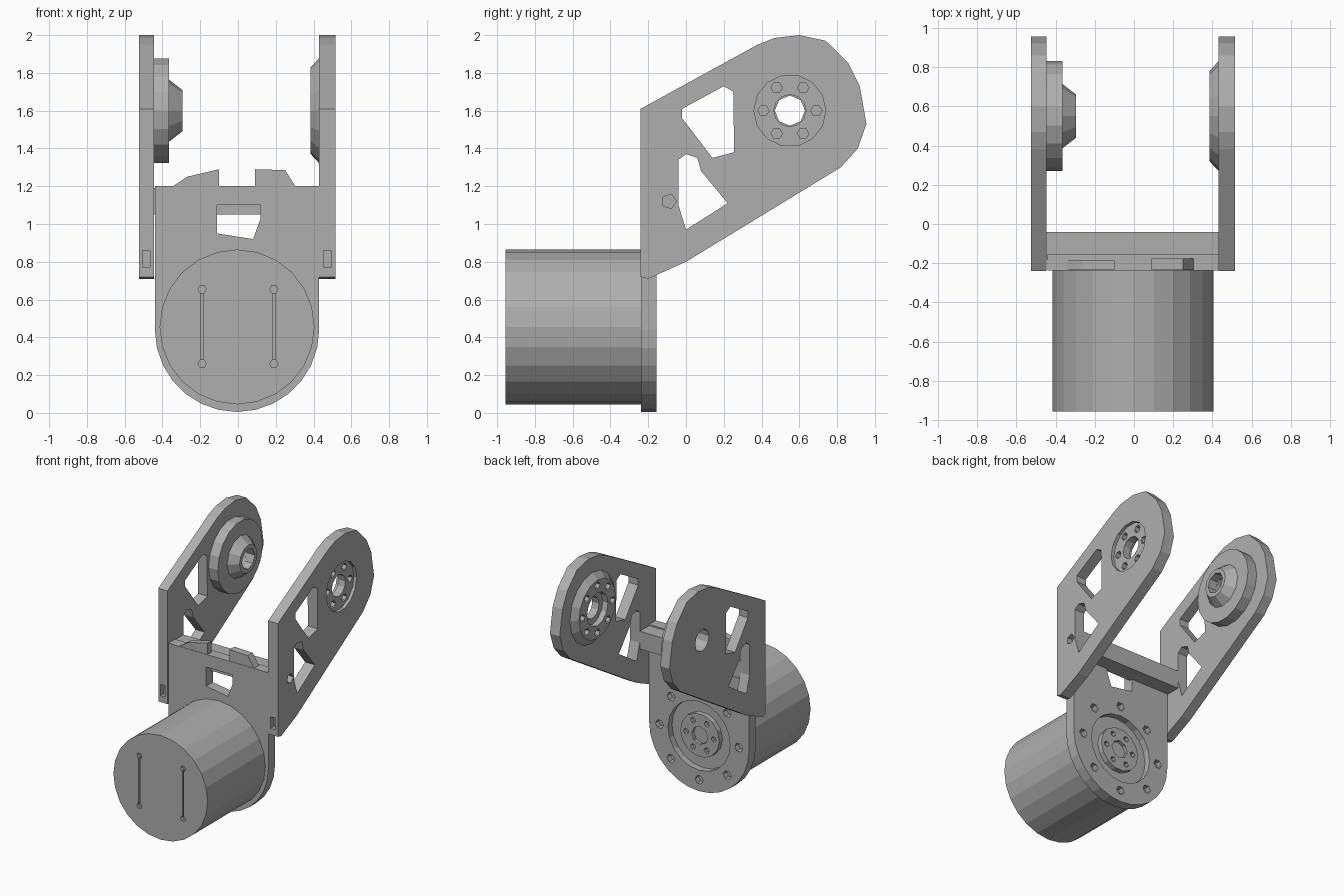
import bpy, bmesh
from math import sin, cos, pi

cube = bpy.data.objects.get("Cube")
if cube:
    bpy.data.objects.remove(cube, do_unlink=True)

GREY = bpy.data.materials.new("machined_grey")
GREY.use_nodes = True
GREY.diffuse_color = (0.43, 0.43, 0.43, 1)
GREY.node_tree.nodes["Principled BSDF"].inputs["Base Color"].default_value = GREY.diffuse_color


def ring(a, b, r, n=20):
    return [(a + r * cos(2 * pi * i / n), b + r * sin(2 * pi * i / n)) for i in range(n)]


def rect(a0, a1, b0, b1):
    return [(a0, b0), (a1, b0), (a1, b1), (a0, b1)]


def loft(name, axis, start, end, depth0, depth1):
    """Solid between two matching outlines; axis x uses (y, z), axis y uses (x, z)."""
    def point(p, d):
        return (d, p[0], p[1]) if axis == "x" else (p[0], d, p[1])
    bm = bmesh.new()
    a = [bm.verts.new(point(p, depth0)) for p in start]
    b = [bm.verts.new(point(p, depth1)) for p in end]
    bm.faces.new(a)
    bm.faces.new(b)
    for i in range(len(a)):
        j = (i + 1) % len(a)
        bm.faces.new((a[i], a[j], b[j], b[i]))
    bmesh.ops.recalc_face_normals(bm, faces=bm.faces)
    mesh = bpy.data.meshes.new(name)
    bm.to_mesh(mesh)
    bm.free()
    mesh.materials.append(GREY)
    obj = bpy.data.objects.new(name, mesh)
    bpy.context.collection.objects.link(obj)
    return obj


def prism(name, axis, outline, d0, d1):
    return loft(name, axis, outline, outline, d0, d1)


def cut(obj, axis, outline, d0, d1):
    tool = prism("cutter", axis, outline, d0, d1)
    tool.hide_render = True
    mod = obj.modifiers.new("cut", "BOOLEAN")
    mod.operation = "DIFFERENCE"
    mod.solver = "EXACT"
    mod.object = tool
    bpy.context.view_layer.objects.active = obj
    bpy.ops.object.modifier_apply(modifier=mod.name)
    bpy.data.objects.remove(tool, do_unlink=True)


# Side arms with two windows and a pivot hole
PIVOT = (0.55, 1.6)
arm_outline = [(-0.24, 0.72), (-0.24, 1.61), (0.38, 1.95), (0.47, 1.985), (0.6, 2.0),
               (0.74, 1.97), (0.86, 1.85), (0.92, 1.73), (0.955, 1.53), (0.91, 1.4),
               (0.82, 1.3), (0.0, 0.8), (-0.2, 0.71)]
upper_window = [(-0.02, 1.56), (-0.02, 1.61), (0.2, 1.73), (0.25, 1.7), (0.255, 1.38),
                (0.14, 1.35)]
lower_window = [(-0.04, 1.34), (0.0, 1.37), (0.06, 1.35), (0.08, 1.28), (0.22, 1.11),
                (0.0, 0.97), (-0.04, 1.1)]
for side, x0, x1 in (("right", -0.525, -0.445), ("left", 0.43, 0.515)):
    arm = prism(side + "_arm", "x", arm_outline, x0, x1)
    for window in (upper_window, lower_window, ring(*PIVOT, 0.085, 12)):
        cut(arm, "x", window, x0 - 0.1, x1 + 0.1)
    # Screw notch in the lower front corner
    mid = (x0 + x1) / 2
    cut(arm, "y", rect(mid - 0.02, mid + 0.02, 0.77, 0.86), -0.3, -0.2)
    if side == "left":
        # Shallow bearing seat, bolt holes and a small pocket outside
        cut(arm, "x", ring(*PIVOT, 0.19, 14), x1 - 0.025, x1 + 0.1)
        for y, z in ring(*PIVOT, 0.14, 6):
            cut(arm, "x", ring(y, z, 0.03, 6), x0 + 0.01, x1 + 0.1)
        cut(arm, "x", ring(-0.09, 1.12, 0.04, 5), x1 - 0.04, x1 + 0.1)

# Pivot discs and the tapered boss
disc = prism("right_pivot_disc", "x", ring(*PIVOT, 0.28, 18), -0.446, -0.365)
cut(disc, "x", ring(*PIVOT, 0.085, 12), -0.6, -0.2)
boss = loft("right_pivot_boss", "x", ring(*PIVOT, 0.165, 12), ring(*PIVOT, 0.11, 12),
            -0.366, -0.295)
cut(boss, "x", ring(*PIVOT, 0.08, 8), -0.5, -0.2)
bearing = loft("left_bearing", "x", ring(*PIVOT, 0.28, 16), ring(*PIVOT, 0.23, 16), 0.431, 0.385)
cut(bearing, "x", ring(*PIVOT, 0.13, 12), 0.3, 0.5)
for y, z in ring(*PIVOT, 0.185, 8):
    cut(bearing, "x", ring(y, z, 0.03, 6), 0.3, 0.42)

# Mounting plate with round foot, window and rear recess
CX, CZ = -0.005, 0.44
foot = [(CX + 0.435 * cos(pi + pi * i / 14), CZ + 0.435 * sin(pi + pi * i / 14))
        for i in range(15)]
plate = prism("mounting_plate", "y", foot + [(0.43, 1.2), (-0.44, 1.2)], -0.238, -0.155)
cut(plate, "y", [(-0.11, 0.95), (0.08, 0.92), (0.12, 1.03), (0.12, 1.1), (-0.11, 1.1)], -0.4, 0)
cut(plate, "y", ring(CX, CZ, 0.27), -0.205, 0)
for x, z in ring(CX, CZ, 0.345, 8):
    cut(plate, "y", ring(x, z, 0.035, 6), -0.2, 0)
hub = prism("rear_hub", "y", ring(CX, CZ, 0.17, 14), -0.206, -0.165)
cut(hub, "y", ring(CX, CZ, 0.07, 8), -0.19, 0)
for x, z in ring(CX, CZ, 0.12, 6):
    cut(hub, "y", ring(x, z, 0.022, 6), -0.195, 0)

# Cross bar and its upper tabs
prism("cross_bar", "y", rect(-0.446, 0.431, 1.05, 1.19), -0.18, -0.04)
prism("right_tab", "y", [(-0.36, 1.19), (-0.27, 1.25), (-0.1, 1.29), (-0.1, 1.19)], -0.235, -0.185)
prism("left_tab", "y", [(0.09, 1.19), (0.09, 1.29), (0.25, 1.285), (0.31, 1.19)], -0.235, -0.175)

# Motor with a square front panel marked by grooves and screw pockets
motor = prism("motor_body", "y", ring(-0.005, 0.455, 0.41, 24), -0.955, -0.23)
for x in (-0.19, 0.19):
    cut(motor, "y", rect(x - 0.006, x + 0.006, 0.27, 0.65), -1, -0.935)
    for z in (0.26, 0.655):
        cut(motor, "y", ring(x, z, 0.022, 6), -1, -0.925)
